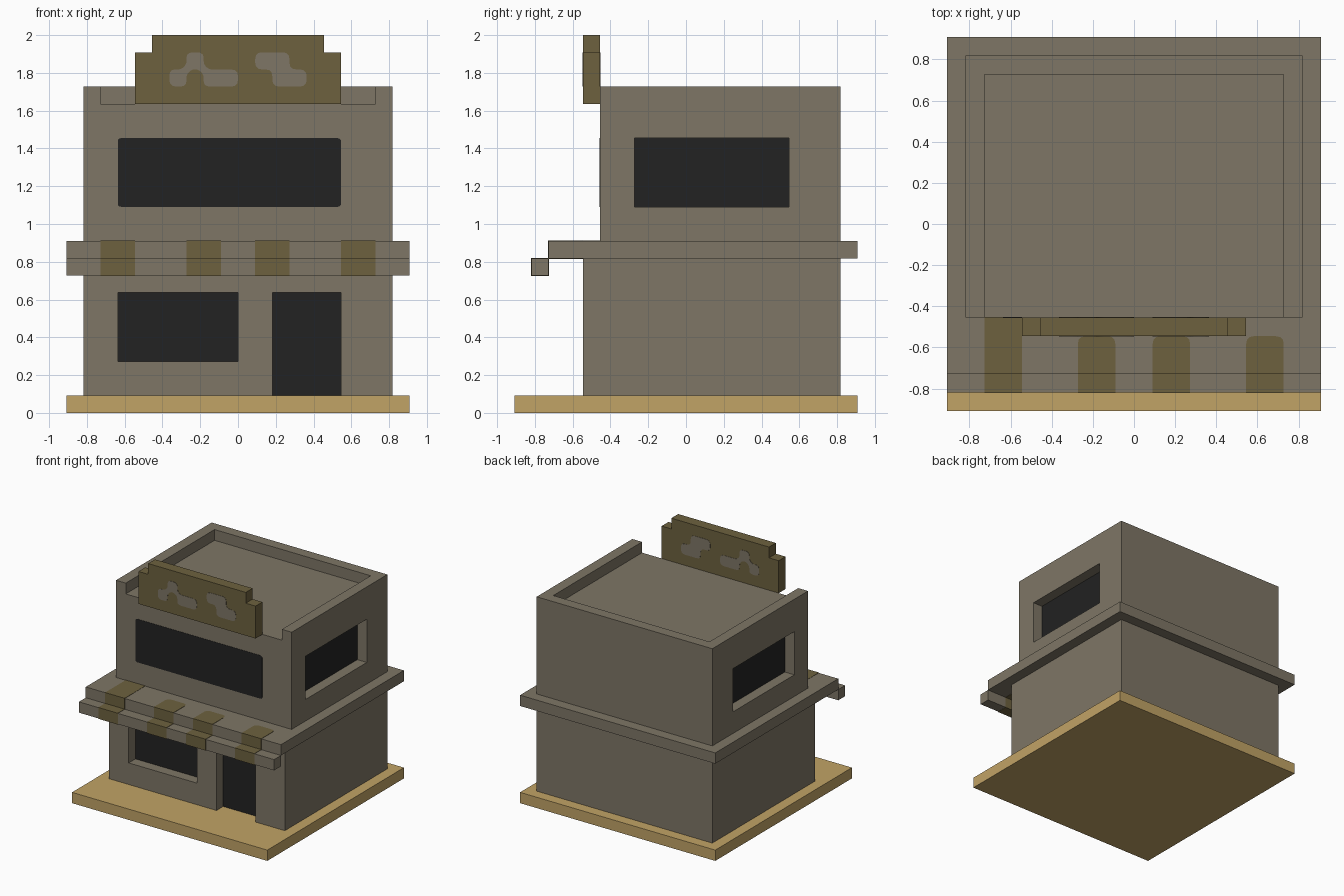
import bpy, bmesh
from mathutils import Vector

cube = bpy.data.objects.get("Cube")
if cube:
    bpy.data.objects.remove(cube, do_unlink=True)

U = 1 / 11          # one building block
E = 0.025           # thickness of painted details, in blocks


def material(name, rgb):
    lin = [((c / 255 + 0.055) / 1.055) ** 2.4 for c in rgb] + [1]
    m = bpy.data.materials.new(name)
    m.use_nodes = True
    m.diffuse_color = lin
    m.node_tree.nodes["Principled BSDF"].inputs["Base Color"].default_value = lin
    return m


TAUPE = material("taupe wall", (126, 118, 102))
OLIVE = material("olive trim", (109, 97, 62))
TAN = material("tan ground", (193, 163, 102))
BLACK = material("dark glass", (34, 34, 34))


def rounded(points):
    """Outline of (a, b, radius) corners, each turned into a short arc."""
    out = []
    for i, (a, b, r) in enumerate(points):
        p = Vector((a, b))
        if r == 0:
            out.append(p)
            continue
        q, s = (Vector(points[j % len(points)][:2]) for j in (i - 1, i + 1))
        r0 = min(r, (q - p).length * 0.45)
        r1 = min(r, (s - p).length * 0.45)
        start, end = p + (q - p).normalized() * r0, p + (s - p).normalized() * r1
        for t in (0, 1 / 3, 2 / 3, 1):
            out.append(start * (1 - t) ** 2 + p * 2 * t * (1 - t) + end * t * t)
    return out


def prism(name, points, axis, lo, hi, mat):
    """Extrude an outline (in blocks) along y or z."""
    def place(p, h):
        return Vector((p[0], h, p[1]) if axis == "y" else (p[0], p[1], h)) * U
    bm = bmesh.new()
    outline = rounded(points)
    face = bm.faces.new([bm.verts.new(place(p, lo)) for p in outline])
    ext = bmesh.ops.extrude_face_region(bm, geom=[face], use_keep_orig=True)
    move = place((0, 0), hi - lo)
    bmesh.ops.translate(bm, vec=move,
                        verts=[g for g in ext["geom"] if isinstance(g, bmesh.types.BMVert)])
    bmesh.ops.recalc_face_normals(bm, faces=bm.faces[:])
    mesh = bpy.data.meshes.new(name)
    bm.to_mesh(mesh)
    bm.free()
    mesh.materials.append(mat)
    ob = bpy.data.objects.new(name, mesh)
    bpy.context.collection.objects.link(ob)
    return ob


def box(name, x, y, z, mat):
    corners = [(x[0], y[0], 0), (x[1], y[0], 0), (x[1], y[1], 0), (x[0], y[1], 0)]
    return prism(name, corners, "z", z[0], z[1], mat)


def cut(ob, x, y, z):
    """Carve a box-shaped recess out of a part."""
    cutter = box("cutter", x, y, z, TAUPE)
    cutter.hide_render = True
    mod = ob.modifiers.new("recess", "BOOLEAN")
    mod.operation, mod.solver, mod.object = "DIFFERENCE", "EXACT", cutter
    bpy.context.view_layer.objects.active = ob
    bpy.ops.object.modifier_apply(modifier=mod.name)
    bpy.data.objects.remove(cutter, do_unlink=True)


# Ground plate and the two storeys
box("ground_plate", (-10, 10), (-10, 10), (0, 1), TAN)
lower = box("lower_storey", (-9, 9), (-6, 9), (1, 9), TAUPE)
upper = box("upper_storey", (-9, 9), (-5, 9), (10, 19), TAUPE)
box("floor_slab", (-10, 10), (-8, 10), (9, 10), TAUPE)
box("awning_lip", (-10, 10), (-9, -8), (8, 9), TAUPE)

# Ground-floor window and door, set one block deep
for name, x, z0, cut_z0 in (("shop_window", (-7, 0), 3, 3), ("door", (2, 6), 1, 0.5)):
    cut(lower, x, (-7, -5), (cut_z0, 7))
    box(name, x, (-5 - E, -5 + E), (z0, 7), BLACK)

# Roof well behind the parapet, open to the front
cut(upper, (-8, 8), (-6, 8), (18, 20))

# Upper side windows, set one block deep
for side, s in (("left", 1), ("right", -1)):
    cut(upper, sorted((8 * s, 10 * s)), (-3, 6), (12, 16))
    box(side + "_window", sorted(((8 - E) * s, (8 + E) * s)), (-3, 6), (12, 16), BLACK)

# Upper front window, flush with the wall
prism("upper_front_window",
      [(-7, 12, .2), (6, 12, .2), (6, 16, .2), (-7, 16, .2)], "y", -5 - E, -5 + E, BLACK)

# Awning stripes, wrapping the slab edge and the lip
for i, (x0, back, r) in enumerate(((-8, -5, 0), (-3, -6, .4), (1, -6, .4), (6, -6, .4))):
    x1 = x0 + 2
    prism(f"awning_stripe_{i + 1}",
          [(x0, -8 - E, 0), (x1, -8 - E, 0), (x1, back, r), (x0, back, r)],
          "z", 9 - E, 10 + E, OLIVE)
    box(f"lip_stripe_{i + 1}", (x0, x1), (-9 - E, -8 + E), (8 - E, 9 + E), OLIVE)

# Stepped sign board
prism("sign_board",
      [(-6, 18, 0), (6, 18, 0), (6, 21, 0), (5, 21, 0),
       (5, 22, 0), (-5, 22, 0), (-5, 21, 0), (-6, 21, 0)], "y", -6, -5, OLIVE)

# Pale patches on both faces of the sign
R, N = .4, .2
patches = {
    "left": [(1, 21, R), (3, 21, R), (3, 20, R), (4, 20, R),
             (4, 19, R), (2, 19, R), (2, 20, R), (1, 20, R)],
    "right": [(-4, 19, R), (-3, 19, R), (-3, 19.7, N), (-2.7, 20, N),
              (-2.3, 20, N), (-2, 19.7, N), (-2, 19, R), (0, 19, R),
              (0, 20, R), (-1.7, 20, N), (-2, 20.3, N), (-2, 21, R),
              (-3, 21, R), (-3, 20.3, N), (-3.3, 20, N), (-4, 20, R)],
}
for side, outline in patches.items():
    for face, y in (("front", -6), ("back", -5)):
        prism(f"sign_patch_{side}_{face}", outline, "y", y - E, y + E, TAUPE)
